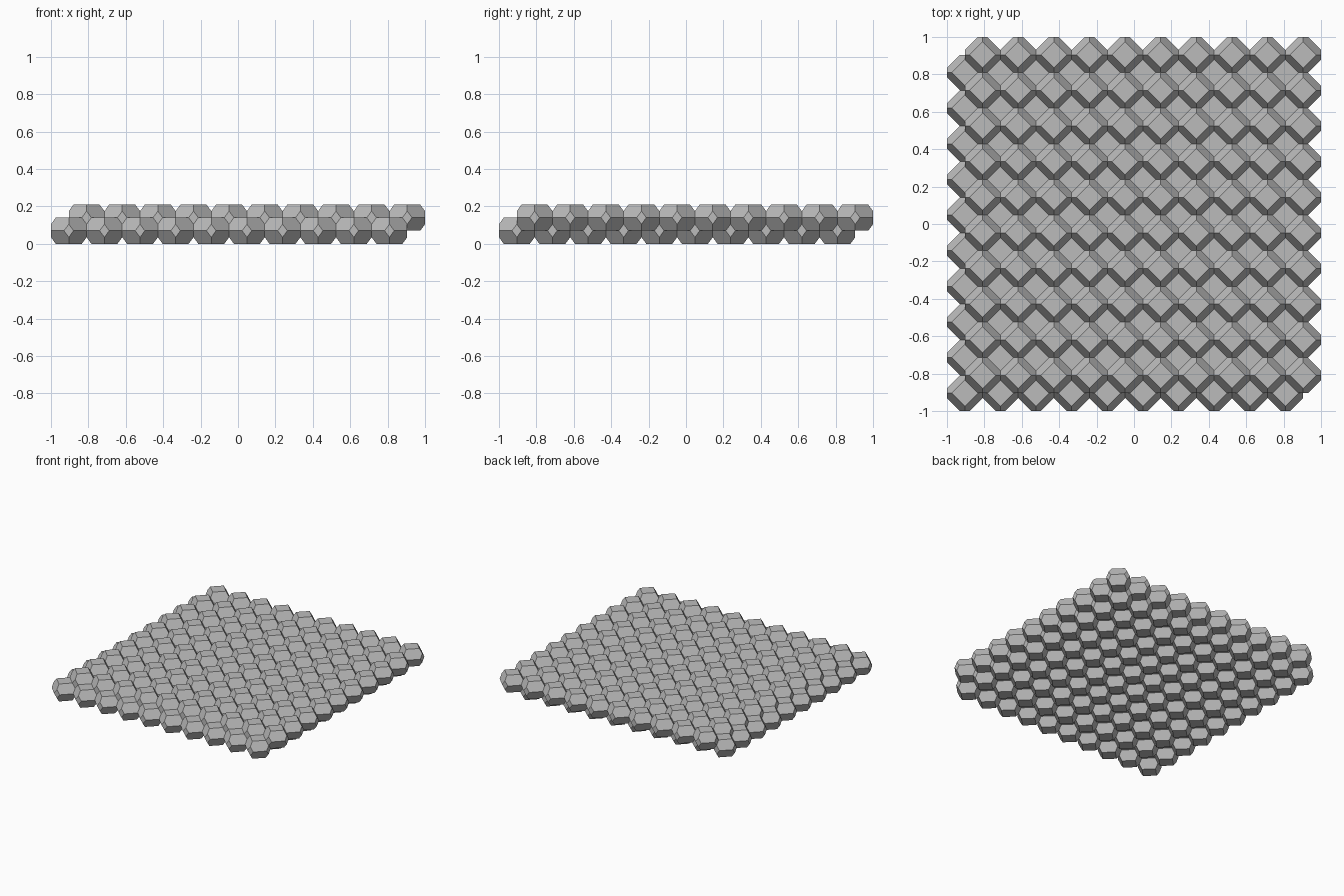
import bpy
import bmesh
from itertools import product

cube = bpy.data.objects.get("Cube")
if cube:
    bpy.data.objects.remove(cube, do_unlink=True)

COUNT = 10                      # cells along each side of a layer
PITCH = 2 / (COUNT + 0.5)       # cell width, equal to the spacing
HEIGHT = 0.14                   # cell height
HALF = PITCH / 2
TIP = HEIGHT ** 2 / (4 * PITCH)  # half width of the side diamonds
CAP = HALF - TIP                 # half diagonal of the top and bottom squares

grey = bpy.data.materials.new("plain_grey")
grey.use_nodes = True
colour = (0.5, 0.5, 0.5, 1)
grey.diffuse_color = colour
grey.node_tree.nodes["Principled BSDF"].inputs["Base Color"].default_value = colour


def make_cell_mesh():
    """Flattened truncated octahedron that packs without gaps."""
    points = set()
    for sx, sy, sz in product((-1, 1), repeat=3):
        corners = [(CAP, 0, HEIGHT / 2), (HALF, 0, HEIGHT / 4), (HALF, TIP, 0)]
        for x, y, z in corners:
            points.add((sx * x, sy * y, sz * z))
            points.add((sx * y, sy * x, sz * z))
    bm = bmesh.new()
    for p in points:
        bm.verts.new(p)
    bmesh.ops.convex_hull(bm, input=bm.verts[:])
    # merge hull triangles into flat squares, diamonds and hexagons
    bmesh.ops.dissolve_limit(bm, angle_limit=0.01, verts=bm.verts[:], edges=bm.edges[:])
    bmesh.ops.recalc_face_normals(bm, faces=bm.faces[:])
    mesh = bpy.data.meshes.new("packing_cell")
    bm.to_mesh(mesh)
    bm.free()
    mesh.materials.append(grey)
    return mesh


def add_layer(name, mesh, corner, z):
    """Square grid of cells starting at the given corner cell."""
    layer = bpy.data.objects.new(name, mesh)
    bpy.context.collection.objects.link(layer)
    layer.location = (corner, corner, z)
    for label, step in (("columns", (PITCH, 0, 0)), ("rows", (0, PITCH, 0))):
        array = layer.modifiers.new(label, 'ARRAY')
        array.count = COUNT
        array.use_relative_offset = False
        array.use_constant_offset = True
        array.constant_offset_displace = step


# two layers, the upper one nested half a cell across
cell = make_cell_mesh()
add_layer("lower_cell_layer", cell, -1 + HALF, HEIGHT / 2)
add_layer("upper_cell_layer", cell, -1 + PITCH, HEIGHT)
